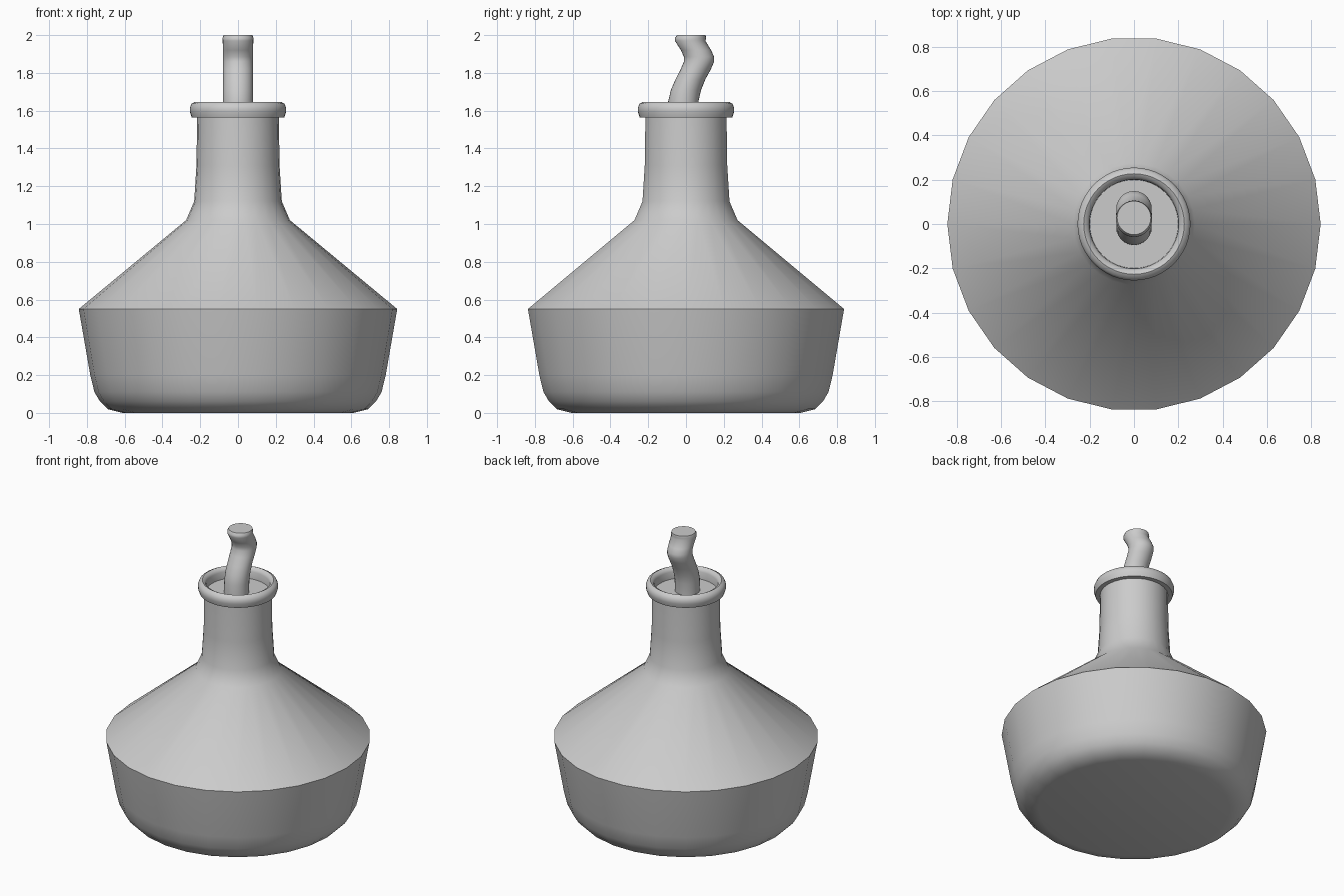
import bpy
import bmesh
import math

if "Cube" in bpy.data.objects:
    bpy.data.objects.remove(bpy.data.objects["Cube"])


def lathe(name, rings, sides, angle=40):
    """Skin round cross-sections given as (radius, z, y offset); radius 0 closes an end."""
    bm = bmesh.new()
    loops = []
    for r, z, y in rings:
        if r == 0:
            loops.append([bm.verts.new((0, y, z))] * sides)
        else:
            loops.append([bm.verts.new((r * math.cos(2 * math.pi * i / sides),
                                        y + r * math.sin(2 * math.pi * i / sides), z))
                          for i in range(sides)])
    for a, b in zip(loops, loops[1:]):
        for i in range(sides):
            j = (i + 1) % sides
            quad = list(dict.fromkeys((a[i], a[j], b[j], b[i])))
            bm.faces.new(quad)
    bmesh.ops.recalc_face_normals(bm, faces=bm.faces)
    mesh = bpy.data.meshes.new(name)
    bm.to_mesh(mesh)
    bm.free()
    obj = bpy.data.objects.new(name, mesh)
    bpy.context.collection.objects.link(obj)
    bpy.ops.object.select_all(action='DESELECT')
    obj.select_set(True)
    bpy.context.view_layer.objects.active = obj
    bpy.ops.object.shade_smooth_by_angle(angle=math.radians(angle))
    return obj


def straight(profile):
    return [(r, z, 0) for r, z in profile]


# Bottle: base, flared wall, sloped shoulder and neck
lathe("bottle_body", straight([
    (0, 0), (0.61, 0), (0.69, 0.02), (0.73, 0.06), (0.76, 0.11), (0.782, 0.2),
    (0.843, 0.55), (0.275, 1.02), (0.232, 1.12), (0.22, 1.31), (0.216, 1.58)]), 26)

# Rounded lip with the stopper floor recessed inside it
lathe("neck_rim", straight([
    (0.21, 1.565), (0.245, 1.565), (0.255, 1.595), (0.255, 1.615), (0.246, 1.637),
    (0.227, 1.647), (0.21, 1.638), (0.202, 1.62), (0.2, 1.57), (0, 1.57)]), 48)

# Bent pouring spout
lathe("spout", [
    (0.08, 1.56, -0.015), (0.08, 1.65, -0.014), (0.08, 1.71, 0.0),
    (0.079, 1.765, 0.023), (0.08, 1.82, 0.052), (0.08, 1.86, 0.069),
    (0.08, 1.885, 0.069), (0.08, 1.92, 0.053), (0.081, 1.97, 0.022),
    (0.082, 1.985, 0.024), (0.076, 2.0, 0.028), (0, 2.0, 0.028)], 28, 50)
